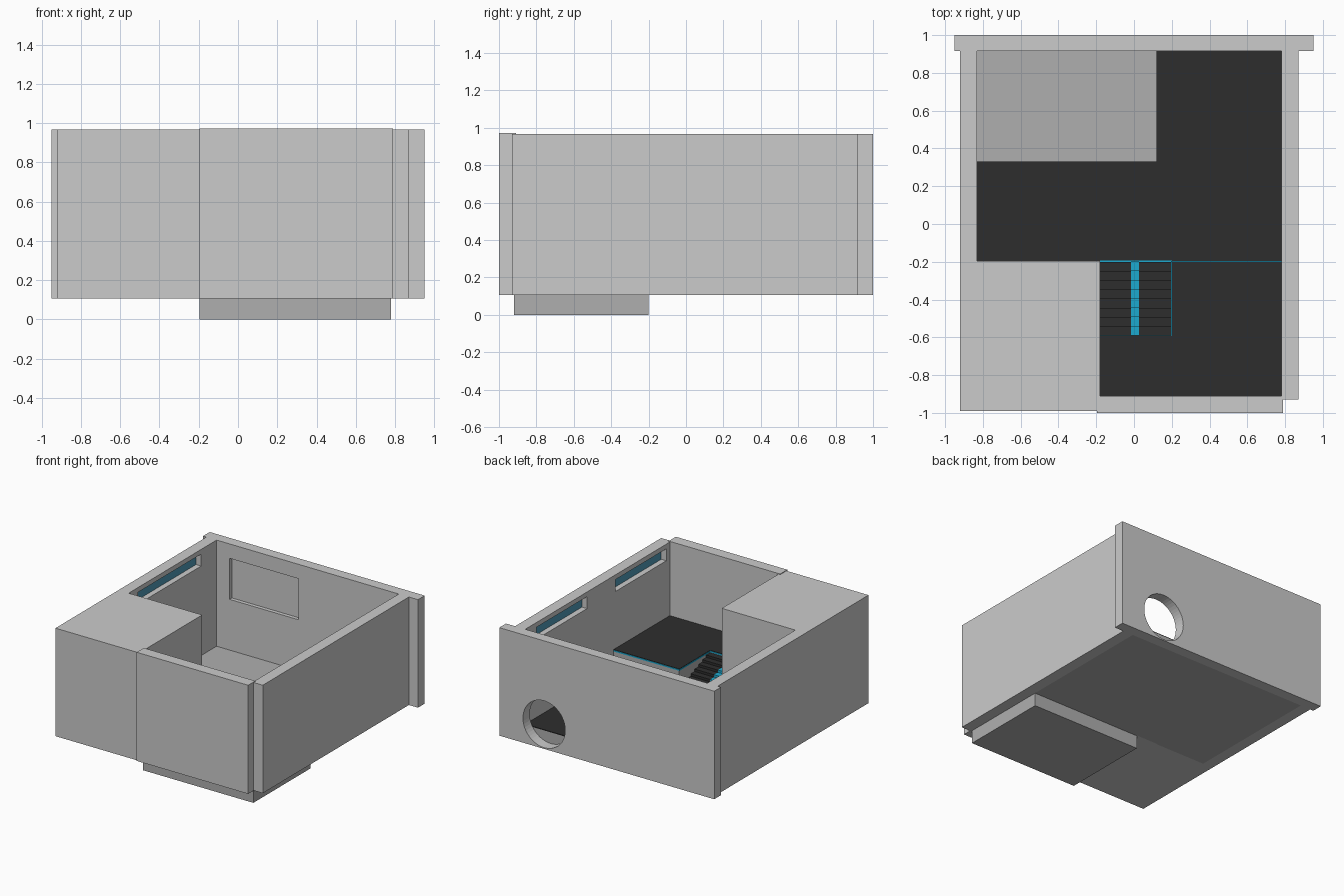
import bpy, bmesh, math

if "Cube" in bpy.data.objects:
    bpy.data.objects.remove(bpy.data.objects["Cube"])


def material(name, rgb):
    m = bpy.data.materials.new(name)
    m.diffuse_color = (*rgb, 1)
    m.use_nodes = True
    m.node_tree.nodes["Principled BSDF"].inputs["Base Color"].default_value = m.diffuse_color
    return m


MID = material("mid_grey", (0.43, 0.43, 0.43))
DARK = material("dark_floor", (0.027, 0.027, 0.027))
TEAL = material("teal_light", (0.012, 0.40, 0.63))
GLASS = material("window_glass", (0.08, 0.33, 0.48))


def prism(name, pts, axis, lo, hi, mat=None):
    """Extrude a 2D outline: axis 'z' uses (x, y) points, axis 'x' uses (y, z) points."""
    bm = bmesh.new()
    place = (lambda a, b: (a, b, lo)) if axis == 'z' else (lambda a, b: (lo, a, b))
    face = bm.faces.new([bm.verts.new(place(a, b)) for a, b in pts])
    ext = bmesh.ops.extrude_face_region(bm, geom=[face])
    d = hi - lo
    bmesh.ops.translate(bm, vec=(0, 0, d) if axis == 'z' else (d, 0, 0),
                        verts=[v for v in ext["geom"] if isinstance(v, bmesh.types.BMVert)])
    bmesh.ops.recalc_face_normals(bm, faces=bm.faces)
    me = bpy.data.meshes.new(name)
    bm.to_mesh(me)
    bm.free()
    if mat:
        me.materials.append(mat)
    ob = bpy.data.objects.new(name, me)
    bpy.context.collection.objects.link(ob)
    return ob


def box(name, x, y, z, mat=None):
    return prism(name, [(x[0], y[0]), (x[1], y[0]), (x[1], y[1]), (x[0], y[1])], 'z', *z, mat)


def cut(ob, cutters):
    for c in cutters:
        c.hide_render = True
        m = ob.modifiers.new("cut", 'BOOLEAN')
        m.operation, m.solver, m.object = 'DIFFERENCE', 'EXACT', c
    dg = bpy.context.evaluated_depsgraph_get()
    me = bpy.data.meshes.new_from_object(ob.evaluated_get(dg))
    ob.modifiers.clear()
    ob.data = me
    for c in cutters:
        bpy.data.objects.remove(c)


BASE, TOP, FLOOR, DECK = 0.105, 0.968, 0.21, 0.38

# Back wall with a shallow panel recess and a round opening
back = box("back_wall", (-0.95, 0.95), (0.915, 1.0), (BASE, TOP))
recess = box("recess_cutter", (-0.716, -0.105), (0.85, 0.945), (0.525, 0.853))
bpy.ops.mesh.primitive_cylinder_add(vertices=48, radius=0.187, depth=0.4,
                                    location=(0.554, 0.95, 0.302), rotation=(math.pi / 2, 0, 0))
cut(back, [recess, bpy.context.object])

# Side walls with glazed window niches
left = box("left_wall", (-0.92, -0.83), (-0.99, 0.915), (BASE, TOP))
right = box("right_wall", (0.78, 0.87), (-0.93, 0.915), (BASE, TOP))
WZ = (0.835, 0.93)
for wall, x_in, side, spans in ((left, -0.83, -1, [(-0.08, 0.72)]),
                                (right, 0.78, 1, [(0.135, 0.775), (-0.865, -0.225)])):
    cut(wall, [box("niche_cutter", sorted((x_in - side * 0.05, x_in + side * 0.05)), s, WZ)
               for s in spans])
    for s in spans:
        box("window_pane", sorted((x_in + side * 0.045, x_in + side * 0.052)), s, WZ, GLASS)

# Front wall and solid corner block
box("front_wall", (-0.195, 0.79), (-1.0, -0.91), (BASE, TOP + 0.005))
box("corner_block", (-0.915, -0.18), (-0.99, -0.195), (BASE, TOP))

# Main floor: low grey bay in the rear left, raised L around it with a dark covering
box("floor_slab", (-0.83, 0.78), (-0.2, 0.915), (BASE, 0.12), MID)
L = [(-0.83, -0.2), (0.78, -0.2), (0.78, 0.915), (0.12, 0.915), (0.12, 0.33), (-0.83, 0.33)]
prism("raised_floor", L, 'z', 0.12, FLOOR - 0.006, MID)
prism("floor_covering", L, 'z', FLOOR - 0.006, FLOOR, DARK)

# Front platform with a stair notch
box("platform_base", (-0.195, 0.78), (-0.92, -0.2), (0, FLOOR - 0.006), MID)
P = [(-0.18, -0.91), (0.78, -0.91), (0.78, -0.2), (0.2, -0.2), (0.2, -0.59), (-0.18, -0.59)]
prism("platform", P, 'z', FLOOR - 0.006, DECK - 0.006, MID)
prism("platform_covering", P, 'z', DECK - 0.006, DECK, DARK)


# Stairs and the light strip running down their middle
def stair_profile(lift):
    n, y, z = 8, -0.2 + lift, FLOOR
    run, rise = 0.39 / n, (DECK - FLOOR) / (n + 1)
    pts = [(-0.59, FLOOR - 0.006), (y, FLOOR - 0.006)]
    for i in range(n):
        z = FLOOR + rise * (i + 1) + lift
        pts += [(y - run * i, z), (max(y - run * (i + 1), -0.59), z)]
    pts[-1] = (-0.59, z)
    return pts


prism("stairs", stair_profile(0), 'x', -0.18, 0.2, DARK)
prism("stair_light", stair_profile(0.002), 'x', -0.017, 0.027, TEAL)

# Light strips along the platform edge, the notch and the stair foot
EZ = (DECK - 0.014, DECK - 0.003)
box("edge_light", (0.2, 0.78), (-0.2, -0.197), EZ, TEAL)
box("notch_side_light", (0.197, 0.2), (-0.59, -0.197), EZ, TEAL)
box("notch_back_light", (-0.18, 0.2), (-0.59, -0.587), EZ, TEAL)
box("stair_foot_light", (-0.18, 0.2), (-0.2, -0.193), (FLOOR, FLOOR + 0.004), TEAL)
